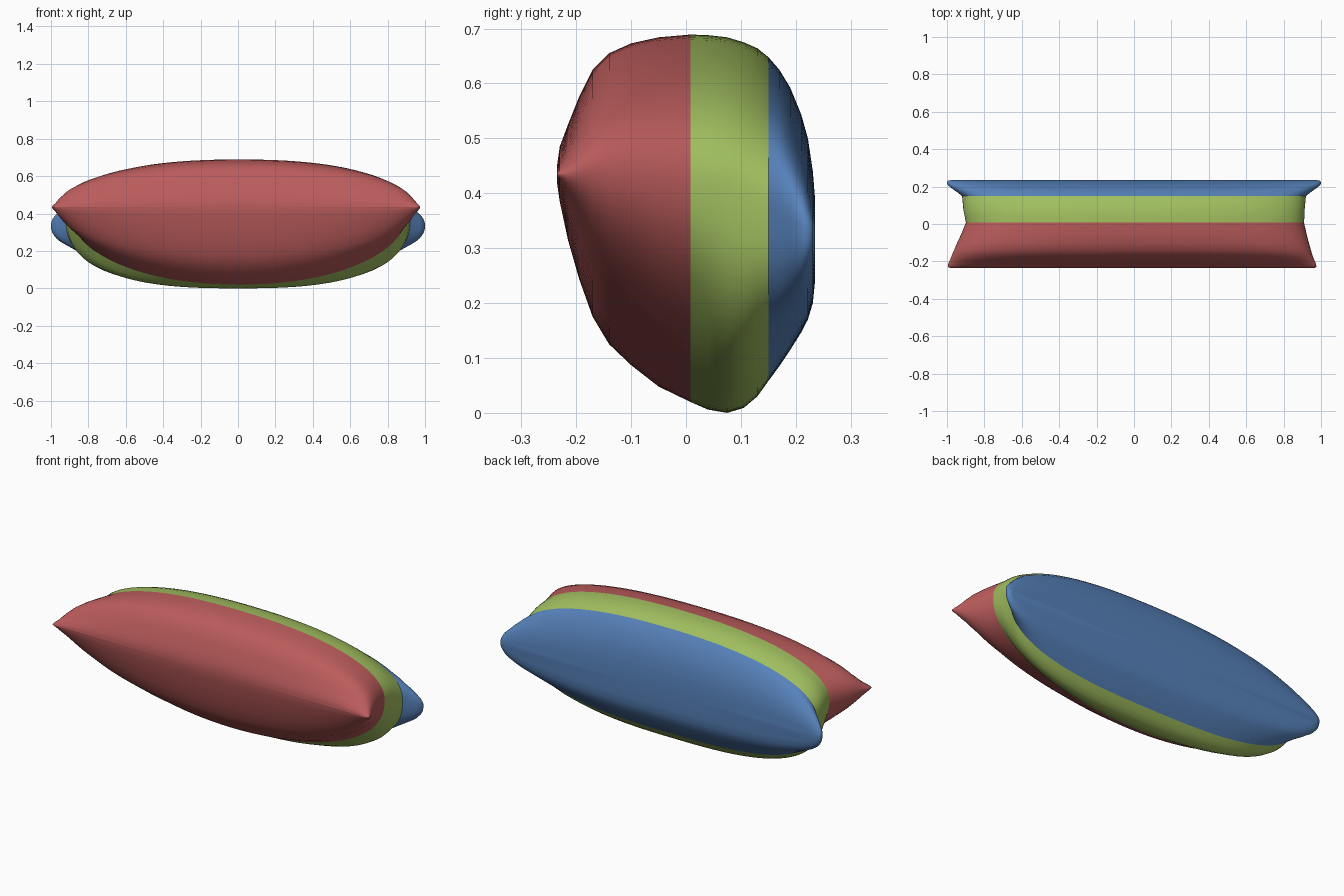
import bpy, bmesh, math

N = 96  # points around each cross-section

# Cross-sections along y: y, half width, x shift, top z, middle z, bottom z, top roundness, bottom roundness
FRONT = [
    (-0.235, 0.975, -0.01, 0.45, 0.435, 0.42, 2.0, 2.0),
    (-0.230, 0.985, -0.01, 0.485, 0.435, 0.385, 2.0, 2.0),
    (-0.215, 0.984, -0.01, 0.525, 0.435, 0.315, 2.0, 2.0),
    (-0.195, 0.975, -0.01, 0.575, 0.435, 0.245, 2.1, 2.0),
    (-0.170, 0.965, -0.01, 0.625, 0.435, 0.175, 2.2, 2.0),
    (-0.140, 0.954, -0.008, 0.655, 0.432, 0.125, 2.3, 2.0),
    (-0.100, 0.940, -0.005, 0.673, 0.43, 0.087, 2.3, 2.0),
    (-0.050, 0.922, 0.0, 0.684, 0.425, 0.048, 2.3, 2.0),
    (0.008, 0.904, 0.005, 0.689, 0.42, 0.02, 2.3, 2.1),
]
MIDDLE = [
    FRONT[-1],
    (0.040, 0.908, 0.003, 0.688, 0.415, 0.006, 2.3, 2.4),
    (0.075, 0.912, 0.0, 0.684, 0.41, 0.0, 2.3, 2.7),
    (0.105, 0.915, 0.0, 0.675, 0.395, 0.009, 2.3, 2.8),
    (0.130, 0.917, 0.0, 0.664, 0.385, 0.03, 2.3, 2.8),
    (0.150, 0.920, 0.0, 0.648, 0.375, 0.058, 2.3, 2.8),
]
BACK = [
    MIDDLE[-1],
    (0.170, 0.945, 0.0, 0.625, 0.365, 0.085, 2.3, 2.8),
    (0.190, 0.973, 0.0, 0.592, 0.355, 0.115, 2.2, 2.8),
    (0.210, 0.998, 0.0, 0.543, 0.345, 0.147, 2.1, 2.8),
    (0.222, 1.000, 0.0, 0.500, 0.34, 0.17, 2.1, 2.8),
    (0.231, 0.995, 0.0, 0.440, 0.335, 0.20, 2.1, 2.7),
    (0.235, 0.975, 0.0, 0.390, 0.33, 0.24, 2.1, 2.5),
]


def section(y, w, shift, top, mid, bot, pt, pb):
    pts = []
    for i in range(N):
        a = 2 * math.pi * i / N
        c, s = math.cos(a), math.sin(a)
        p, h = (pt, top - mid) if s >= 0 else (pb, mid - bot)
        # superellipse in polar form
        r = (abs(c) ** p + abs(s) ** p) ** (-1 / p)
        pts.append((shift + w * c * r, y, mid + h * s * r))
    return pts


def loft(name, rows, color, cap=None):
    bm = bmesh.new()
    rings = [[bm.verts.new(p) for p in section(*r)] for r in rows]
    for a, b in zip(rings, rings[1:]):
        for i in range(N):
            j = (i + 1) % N
            bm.faces.new((a[i], a[j], b[j], b[i]))
    if cap is not None:
        ring = rings[cap]
        centre = bm.verts.new((0, rows[cap][0], rows[cap][4]))
        for i in range(N):
            j = (i + 1) % N
            f = (ring[j], ring[i], centre) if cap == 0 else (ring[i], ring[j], centre)
            bm.faces.new(f)
    # faces look outward: away from the core of the body
    bm.normal_update()
    for f in bm.faces:
        c = f.calc_center_median()
        d = (c.x * 0.2, c.y, c.z - 0.37)
        if sum(n * v for n, v in zip(f.normal, d)) < 0:
            f.normal_flip()
    bmesh.ops.recalc_face_normals(bm, faces=bm.faces)
    probe = max(bm.faces, key=lambda f: f.calc_center_median().z)
    probe.normal_update()
    if probe.normal.z < 0:
        bmesh.ops.reverse_faces(bm, faces=bm.faces)
    me = bpy.data.meshes.new(name)
    bm.to_mesh(me)
    bm.free()
    ob = bpy.data.objects.new(name, me)
    bpy.context.collection.objects.link(ob)
    mat = bpy.data.materials.new(color[0])
    mat.diffuse_color = (*color[1], 1)
    me.materials.append(mat)
    for f in me.polygons:
        f.use_smooth = True
    return ob


# Ridged front, banded waist and flat flared back
loft("front_shell", FRONT, ("red", (0.50, 0.107, 0.107)), 0)
loft("middle_band", MIDDLE, ("green", (0.352, 0.515, 0.114)))
loft("back_shell", BACK, ("blue", (0.095, 0.225, 0.50)), -1)
